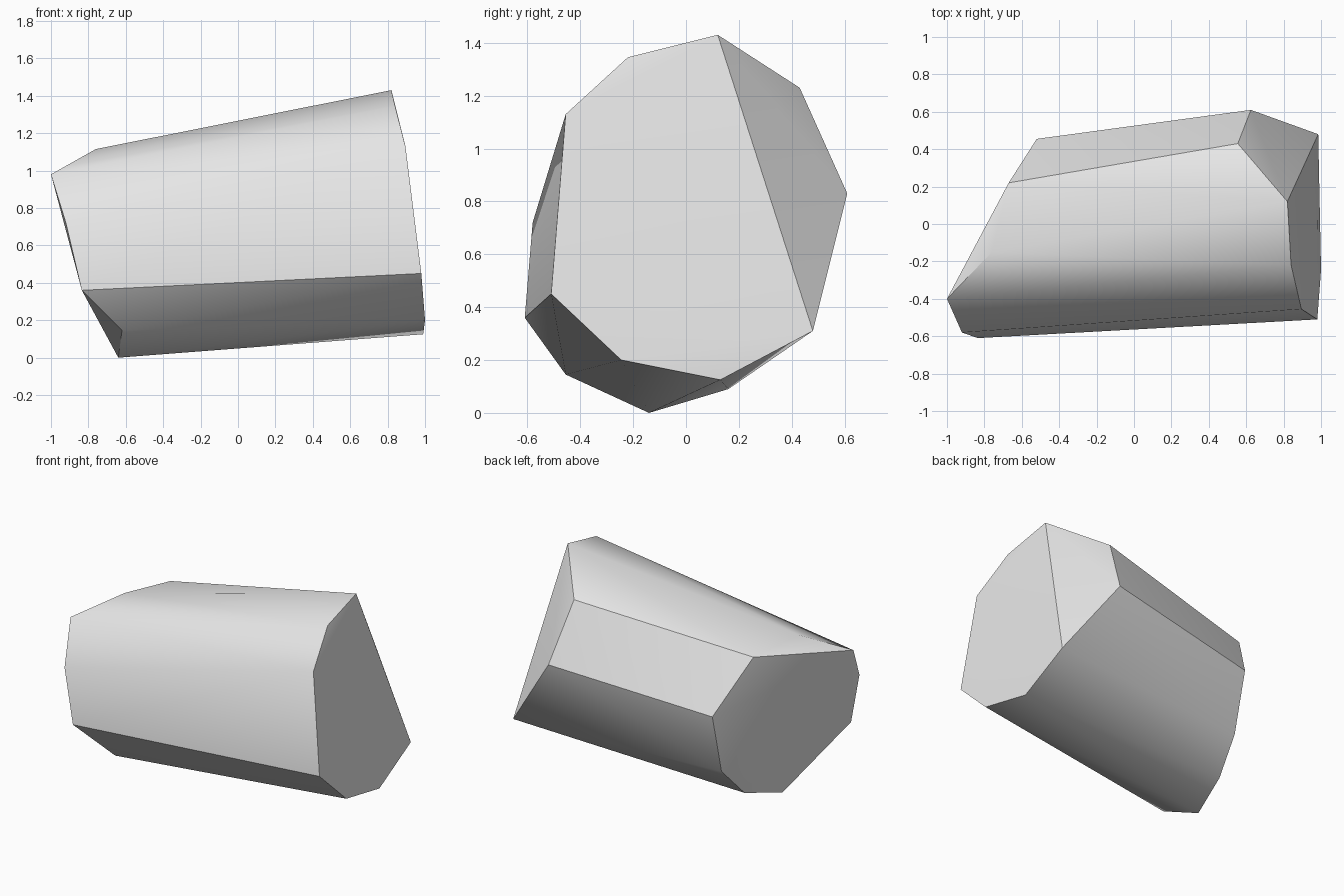
import bpy
import bmesh
import math

# Remove the default object
default_object = bpy.data.objects.get("Cube")
if default_object:
    bpy.data.objects.remove(default_object, do_unlink=True)


def make_material(name, colour):
    material = bpy.data.materials.new(name)
    material.use_nodes = True
    material.diffuse_color = colour
    shader = next(n for n in material.node_tree.nodes if n.type == "BSDF_PRINCIPLED")
    shader.inputs["Base Color"].default_value = colour
    return material


def make_faceted_solid(name, corners, material):
    """Wrap the corner points in a convex skin and merge its flat areas."""
    bm = bmesh.new()
    for corner in corners:
        bm.verts.new(corner)
    bmesh.ops.convex_hull(bm, input=bm.verts[:])
    bmesh.ops.dissolve_limit(bm, angle_limit=math.radians(1.5),
                             verts=bm.verts[:], edges=bm.edges[:])
    bmesh.ops.recalc_face_normals(bm, faces=bm.faces[:])
    mesh = bpy.data.meshes.new(name)
    bm.to_mesh(mesh)
    bm.free()
    mesh.materials.append(material)
    solid = bpy.data.objects.new(name, mesh)
    bpy.context.collection.objects.link(solid)
    return solid


# Broad steep end of the stone, listed around its rim
broad_rim = [
    (.82, .12, 1.43), (.84, -.22, 1.345), (.895, -.455, 1.13),
    (.98, -.51, .45), (1, -.245, .2), (.99, .13, .125), (.985, .48, .31),
]

# Bevelled back corner of the broad end
back_bevel = [(.555, .43, 1.23), (.625, .61, .83)]

# Slanted narrow end, listed around its rim
slanted_rim = [
    (-1, -.4, .98), (-.76, -.15, 1.115), (-.67, .22, 1.08),
    (-.52, .455, .717), (-.52, .355, .302), (-.56, .16, .09),
    (-.64, -.14, 0), (-.62, -.455, .145), (-.835, -.61, .36),
    (-.92, -.58, .72),
]

stone_grey = make_material("stone grey", (.8, .8, .8, 1))
stone = make_faceted_solid("stone_block", broad_rim + back_bevel + slanted_rim,
                           stone_grey)

# Soft sides with crisp cut edges
bpy.ops.object.select_all(action="DESELECT")
stone.select_set(True)
bpy.context.view_layer.objects.active = stone
bpy.ops.object.shade_smooth_by_angle(angle=math.radians(30))
